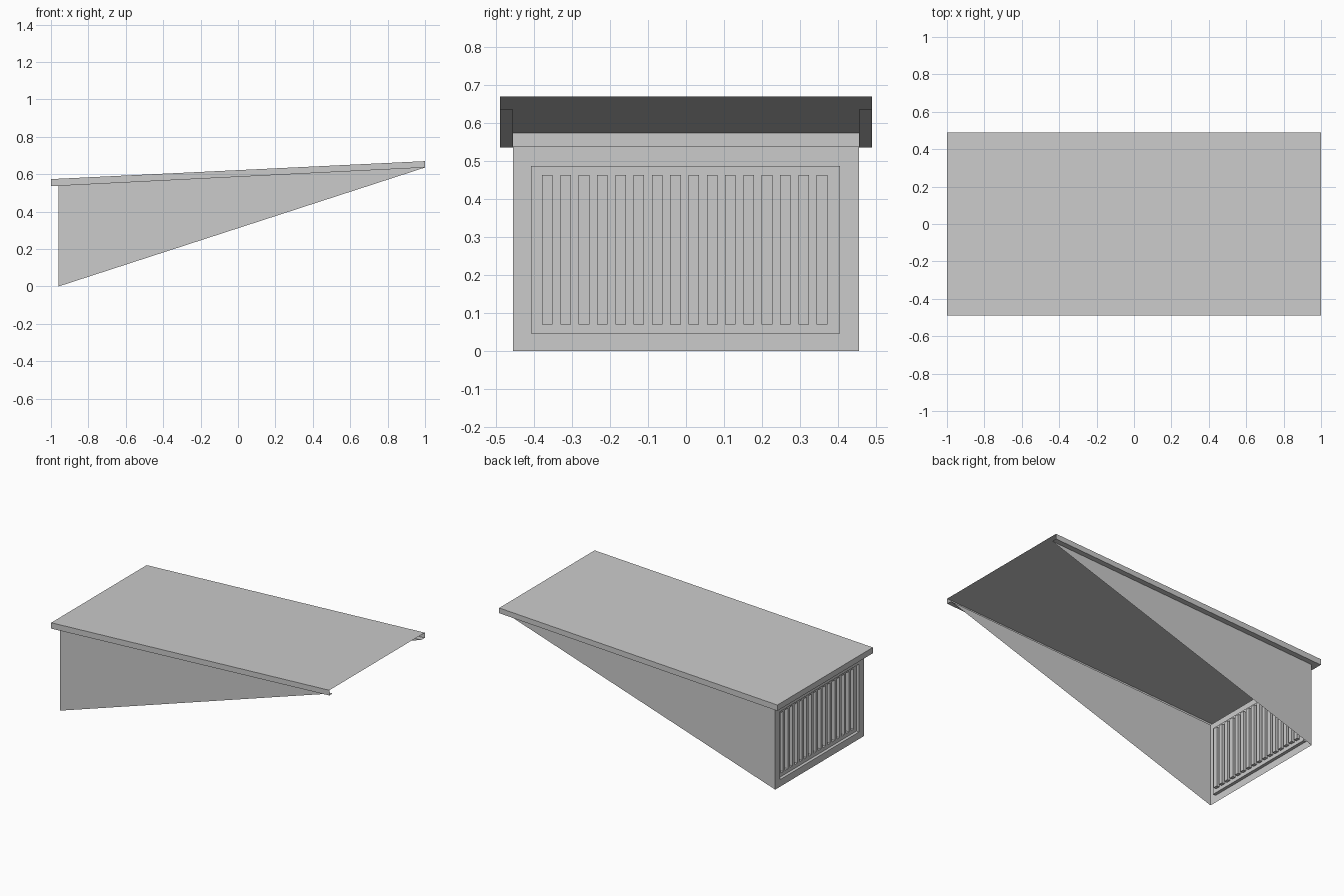
import bpy, bmesh

cube = bpy.data.objects.get("Cube")
if cube:
    bpy.data.objects.remove(cube, do_unlink=True)

grey = bpy.data.materials.new("plain grey")
grey.use_nodes = True
COLOUR = (0.6, 0.6, 0.6, 1)
grey.diffuse_color = COLOUR
grey.node_tree.nodes["Principled BSDF"].inputs["Base Color"].default_value = COLOUR

ROOF_Y, WALL_Y, WALL_X = 0.49, 0.455, -0.96


def top_z(x):
    return 0.622 + 0.048 * x


def soffit_z(x):
    return 0.586 + 0.05 * x


def make(name, polygons):
    """Build one object from a list of polygons, welding shared corners."""
    bm = bmesh.new()
    for poly in polygons:
        bm.faces.new([bm.verts.new(p) for p in poly])
    bmesh.ops.remove_doubles(bm, verts=bm.verts, dist=0.0001)
    mesh = bpy.data.meshes.new(name)
    bm.to_mesh(mesh)
    bm.free()
    mesh.materials.append(grey)
    obj = bpy.data.objects.new(name, mesh)
    bpy.context.collection.objects.link(obj)
    return obj


def slope(height, x0, x1, y0, y1, up):
    """Sloping rectangle facing up or down."""
    pts = [(x, y, height(x)) for x, y in ((x0, y0), (x1, y0), (x1, y1), (x0, y1))]
    return pts if up else pts[::-1]


# Roof sheet, open at the high end
make("roof_sheet", [slope(top_z, -1, 1, -ROOF_Y, ROOF_Y, True)])
make("front_fascia", [[(-1, ROOF_Y, soffit_z(-1)), (-1, -ROOF_Y, soffit_z(-1)),
                       (-1, -ROOF_Y, top_z(-1)), (-1, ROOF_Y, top_z(-1))][::-1][::-1]])
make("front_soffit", [slope(soffit_z, -1, WALL_X, -WALL_Y, WALL_Y, False)])

# Eaves and triangular cheek walls on both sides
for side, s in (("right", -1), ("left", 1)):
    y, w = s * ROOF_Y, s * WALL_Y
    fascia = [(-1, y, soffit_z(-1)), (1, y, soffit_z(1)), (1, y, top_z(1)), (-1, y, top_z(-1))]
    cheek = [(WALL_X, w, 0), (1, w, soffit_z(1)), (WALL_X, w, soffit_z(WALL_X))]
    if s > 0:
        fascia.reverse()
        cheek.reverse()
    make("side_fascia_" + side, [fascia])
    make("side_soffit_" + side, [slope(soffit_z, -1, 1, min(y, w), max(y, w), False)])
    make("cheek_wall_" + side, [cheek])


# Front wall stepping inwards to a ribbed vent
def ring(y0, y1, z0, z1, x):
    return [(x, y1, z0), (x, y0, z0), (x, y0, z1), (x, y1, z1)]


def band(a, b):
    return [[a[i], a[(i + 1) % 4], b[(i + 1) % 4], b[i]] for i in range(4)]


STEP = 0.02
outer = (-0.408, 0.405, 0.046, 0.487)
inner = (-0.383, 0.381, 0.07, 0.463)
edge = ring(-WALL_Y, WALL_Y, 0, soffit_z(WALL_X), WALL_X)
lip = ring(*outer, WALL_X)
shelf = ring(*outer, WALL_X + STEP)
mouth = ring(*inner, WALL_X + STEP)
make("front_wall", band(edge, lip) + band(lip, shelf) + band(shelf, mouth))

# Vertical grooves, with flat strips between them
y0, y1, z0, z1 = inner
depth = WALL_X + STEP
vent, start = [], y0
for i in range(16):
    a = -0.379 + 0.0482 * i
    b = a + 0.028
    vent.append(ring(start, a, z0, z1, depth))
    front, back = ring(a, b, z0, z1, depth), ring(a, b, z0, z1, depth + STEP)
    vent += band(front, back) + [back]
    start = b
vent.append(ring(start, y1, z0, z1, depth))
make("vent_slats", vent)
